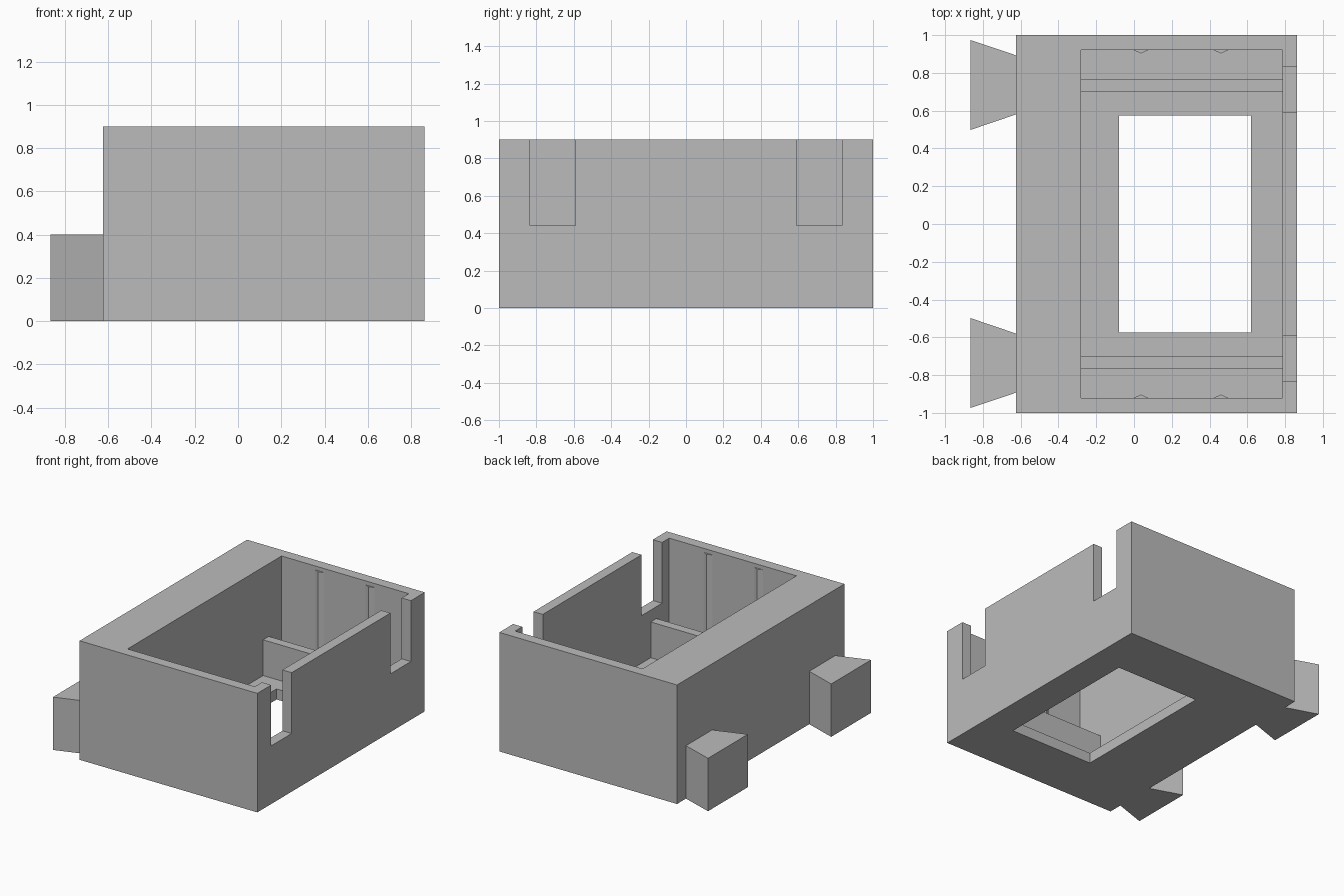
import bpy
import bmesh

old = bpy.data.objects.get("Cube")
if old:
    bpy.data.objects.remove(old, do_unlink=True)

grey = bpy.data.materials.new("plain_grey")
grey.use_nodes = True
colour = (0.5, 0.5, 0.5, 1)
grey.diffuse_color = colour
grey.node_tree.nodes["Principled BSDF"].inputs["Base Color"].default_value = colour


def prism(name, outline, z0, z1):
    """Extrude a flat xy outline from z0 up to z1."""
    bm = bmesh.new()
    base = bm.faces.new([bm.verts.new((x, y, z0)) for x, y in outline])
    top = bmesh.ops.extrude_face_region(bm, geom=[base])["geom"]
    verts = [g for g in top if isinstance(g, bmesh.types.BMVert)]
    bmesh.ops.translate(bm, verts=verts, vec=(0, 0, z1 - z0))
    bmesh.ops.recalc_face_normals(bm, faces=bm.faces[:])
    mesh = bpy.data.meshes.new(name)
    bm.to_mesh(mesh)
    bm.free()
    mesh.materials.append(grey)
    obj = bpy.data.objects.new(name, mesh)
    bpy.context.collection.objects.link(obj)
    return obj


def box(name, x0, x1, y0, y1, z0, z1):
    y0, y1 = sorted((y0, y1))
    return prism(name, [(x0, y0), (x1, y0), (x1, y1), (x0, y1)], z0, z1)


def cut(target, cutter):
    cutter.hide_render = True
    mod = target.modifiers.new("cut", "BOOLEAN")
    mod.operation = "DIFFERENCE"
    mod.solver = "EXACT"
    mod.object = cutter
    bpy.context.view_layer.objects.active = target
    bpy.ops.object.modifier_apply(modifier=mod.name)
    bpy.data.objects.remove(cutter, do_unlink=True)


FLOOR, HEIGHT = 0.08, 0.9
LEFT, RIGHT = -0.28, 0.785   # inner cavity walls in x
WALL = 0.92                  # inner cavity walls in y

# Hollow housing with a window in the floor
housing = box("housing", -0.625, 0.862, -1, 1, 0, HEIGHT)
cut(housing, box("cavity_cutter", LEFT, RIGHT, -WALL, WALL, FLOOR, 1.1))
cut(housing, box("floor_cutter", -0.08, 0.62, -0.575, 0.575, -0.2, 0.3))

for s, side in ((1, "back"), (-1, "front")):
    # Open slot in the thin side wall
    cut(housing, box("slot_cutter", 0.7, 1.0, s * 0.59, s * 0.835, 0.44, 1.1))

    # Low rib across the floor
    box(side + "_rib", LEFT - 0.01, RIGHT + 0.01, s * 0.7, s * 0.768, FLOOR - 0.01, 0.35)

    # Small wedge-shaped grip ridges on the inner wall
    for i, x in enumerate((0.037, 0.46)):
        prism(f"{side}_grip_ridge_{i + 1}",
              [(x - 0.037, s * WALL), (x, s * 0.903), (x + 0.037, s * WALL), (x, s * 0.93)],
              FLOOR - 0.01, 0.87)

    # Flared dovetail foot on the outer wall
    prism(side + "_dovetail",
          [(-0.625, s * 0.58), (-0.625, s * 0.893), (-0.866, s * 0.974), (-0.866, s * 0.498)],
          0, 0.4)
